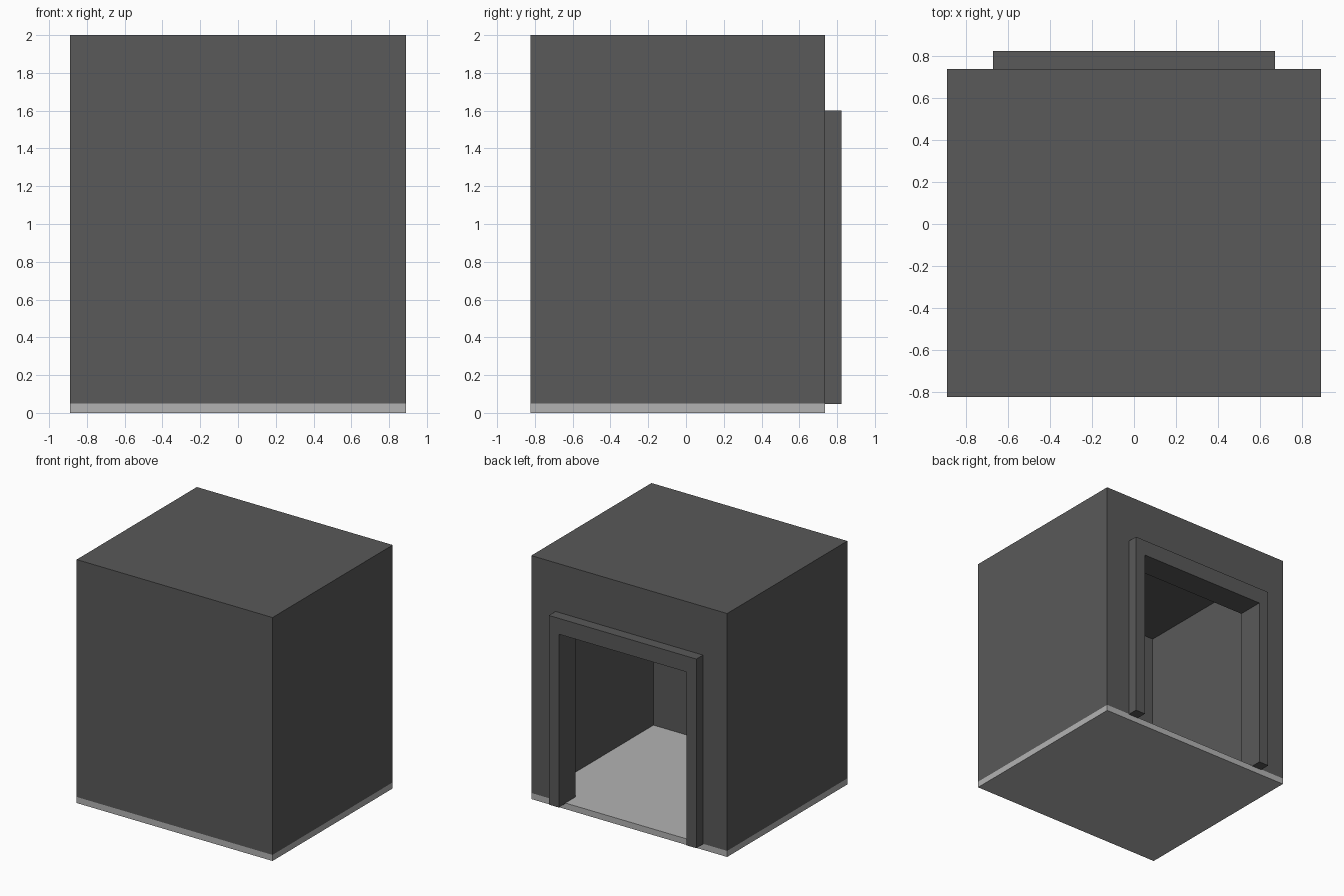
import bpy
import bmesh

if "Cube" in bpy.data.objects:
    bpy.data.objects.remove(bpy.data.objects["Cube"])

W, Y0, Y1, H = 0.89, -0.823, 0.737, 2.0   # half width, front, back, height
FLOOR, T = 0.05, 0.06                     # floor and wall thickness


def material(name, value):
    m = bpy.data.materials.new(name)
    m.diffuse_color = (value, value, value, 1)
    m.use_nodes = True
    m.node_tree.nodes["Principled BSDF"].inputs["Base Color"].default_value = m.diffuse_color
    return m


dark = material("dark grey", 0.1)
light = material("light grey", 0.45)


def add_object(name, bm, mat):
    bmesh.ops.recalc_face_normals(bm, faces=bm.faces)
    me = bpy.data.meshes.new(name)
    bm.to_mesh(me)
    bm.free()
    me.materials.append(mat)
    ob = bpy.data.objects.new(name, me)
    bpy.context.collection.objects.link(ob)
    return ob


def box(name, lo, hi, mat):
    bm = bmesh.new()
    bmesh.ops.create_cube(bm, size=1)
    for v in bm.verts:
        v.co = [lo[i] if v.co[i] < 0 else hi[i] for i in range(3)]
    return add_object(name, bm, mat)


def cut(target, cutter):
    mod = target.modifiers.new("cut", "BOOLEAN")
    mod.operation = "DIFFERENCE"
    mod.solver = "EXACT"
    mod.object = cutter
    bpy.context.view_layer.objects.active = target
    bpy.ops.object.modifier_apply(modifier=mod.name)
    bpy.data.objects.remove(cutter)


# Floor slab
box("floor", (-W, Y0, 0), (W, Y1, FLOOR), light)

# Hollow walls and roof, open below, with a doorway in the back wall
shell = box("walls_and_roof", (-W, Y0, FLOOR), (W, Y1, H), dark)
cut(shell, box("room_cutter", (-W + T, Y0 + T, -0.2), (W - T, Y1 - T, H - T), dark))
cut(shell, box("door_cutter", (-0.62, 0.4, -0.2), (0.62, 1.0, 1.53), dark))

# Door frame: U-shaped profile passing through the wall
OX, IX, OZ, IZ, B = 0.67, 0.58, 1.60, 1.47, 0.046
profile = [(-OX, B), (-OX, OZ), (OX, OZ), (OX, B), (IX, B), (IX, IZ), (-IX, IZ), (-IX, B)]
bm = bmesh.new()
face = bm.faces.new([bm.verts.new((x, 0.605, z)) for x, z in profile])
ext = bmesh.ops.extrude_face_region(bm, geom=[face], use_keep_orig=True)
bmesh.ops.translate(bm, vec=(0, 0.823 - 0.605, 0),
                    verts=[g for g in ext["geom"] if isinstance(g, bmesh.types.BMVert)])
add_object("door_frame", bm, dark)
